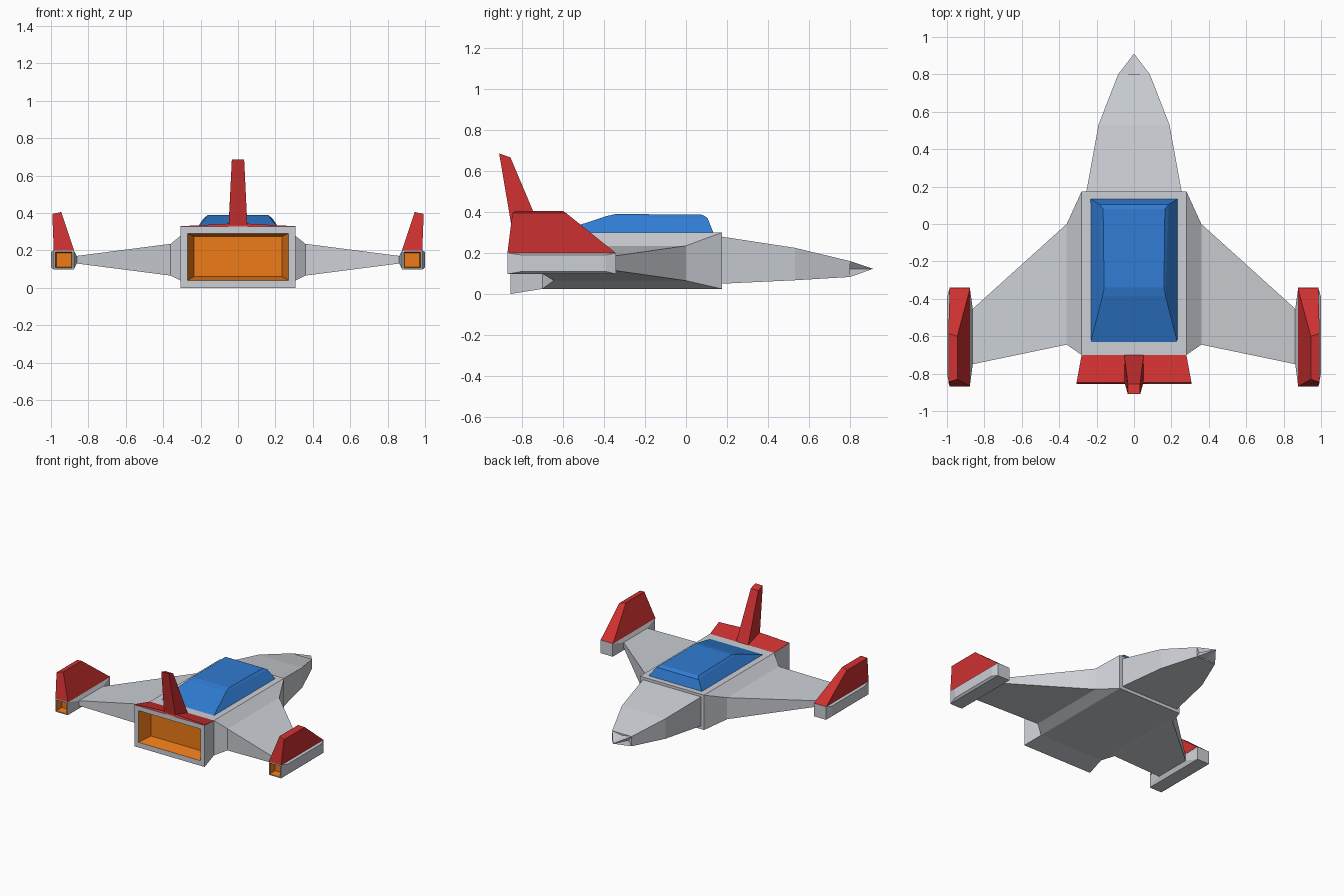
import bpy, bmesh

if "Cube" in bpy.data.objects:
    bpy.data.objects.remove(bpy.data.objects["Cube"])


def material(name, rgb):
    m = bpy.data.materials.new(name)
    m.diffuse_color = (*rgb, 1)
    m.use_nodes = True
    m.node_tree.nodes["Principled BSDF"].inputs["Base Color"].default_value = m.diffuse_color
    return m


GREY = material("hull_grey", (0.6, 0.62, 0.66))
RED = material("fin_red", (0.62, 0.03, 0.03))
BLUE = material("glass_blue", (0.03, 0.2, 0.65))
ORANGE = material("exhaust_orange", (0.85, 0.2, 0.01))


def rect_y(y, x0, x1, z0, z1):
    return [(x0, y, z0), (x1, y, z0), (x1, y, z1), (x0, y, z1)]


def rect_x(x, y0, y1, z0, z1):
    return [(x, y0, z0), (x, y1, z0), (x, y1, z1), (x, y0, z1)]


def rect_z(z, x0, x1, y0, y1):
    return [(x0, y0, z), (x1, y0, z), (x1, y1, z), (x0, y1, z)]


def loft(name, rings, mats, alt_from=None, mirror=False, edit=None):
    """Skin closed rings and cap both ends; bands from alt_from on use the second material."""
    bm = bmesh.new()
    loops = [[bm.verts.new(p) for p in ring] for ring in rings]
    n = len(loops[0])
    bm.faces.new(loops[0])
    for k, (a, b) in enumerate(zip(loops, loops[1:])):
        for i in range(n):
            j = (i + 1) % n
            f = bm.faces.new((a[i], a[j], b[j], b[i]))
            f.material_index = int(alt_from is not None and k >= alt_from)
    cap = bm.faces.new(loops[-1])
    cap.material_index = int(alt_from is not None)
    bmesh.ops.recalc_face_normals(bm, faces=bm.faces[:])
    if edit:
        edit(bm)
    me = bpy.data.meshes.new(name)
    bm.to_mesh(me)
    bm.free()
    for m in mats:
        me.materials.append(m)
    ob = bpy.data.objects.new(name, me)
    bpy.context.collection.objects.link(ob)
    if mirror:
        ob.modifiers.new("mirror", 'MIRROR')
    return ob


# Fuselage box, flared tail frame and recessed main exhaust
loft("fuselage", [
    rect_y(0.175, -0.28, 0.28, 0.025, 0.30),
    rect_y(-0.70, -0.28, 0.28, 0.025, 0.30),
    rect_y(-0.855, -0.307, 0.307, 0.0, 0.327),
    rect_y(-0.855, -0.27, 0.27, 0.04, 0.29),
    rect_y(-0.75, -0.235, 0.235, 0.06, 0.275),
], [GREY, ORANGE], alt_from=3)

# Nose, tapering forward
loft("nose", [
    rect_y(0.17, -0.255, 0.255, 0.05, 0.28),
    rect_y(0.53, -0.19, 0.19, 0.067, 0.225),
    rect_y(0.80, -0.085, 0.085, 0.083, 0.16),
], [GREY])

# Creased nose tip
rim = [(-0.085, 0.083), (0, 0.095), (0.085, 0.083), (0.06, 0.123),
       (0.085, 0.16), (0, 0.147), (-0.085, 0.16), (-0.06, 0.123)]
loft("nose_tip", [
    [(x, 0.80, z) for x, z in rim],
    [(x * 0.01, 0.91, 0.123 + (z - 0.123) * 0.01) for x, z in rim],
], [GREY])

# Canopy
loft("canopy", [
    rect_z(0.295, -0.235, 0.235, -0.645, 0.135),
    [(-0.168, -0.385, 0.38), (0.168, -0.385, 0.38), (0.185, 0.105, 0.37), (-0.185, 0.105, 0.37)],
    [(-0.16, -0.34, 0.39), (0.16, -0.34, 0.39), (0.165, 0.08, 0.386), (-0.165, 0.08, 0.386)],
], [BLUE])

# Red deck over the tail flare, rising slightly to the fin
loft("tail_deck", [
    [(x0, -0.70, 0.30), (x1, -0.855, 0.326), (x1, -0.848, h)]
    for x0, x1, h in ((-0.28, -0.307, 0.329), (-0.05, -0.05, 0.343),
                      (0.05, 0.05, 0.343), (0.28, 0.307, 0.329))
], [RED])

# Central swept tail fin
loft("tail_fin", [
    [(-0.05, -0.85, 0.33), (0.05, -0.85, 0.33), (0.052, -0.70, 0.298), (-0.052, -0.70, 0.298)],
    [(-0.033, -0.91, 0.685), (0.033, -0.91, 0.685), (0.033, -0.855, 0.665), (-0.033, -0.855, 0.665)],
], [RED])

# Wings with shoulder blocks
loft("wings", [
    rect_x(0.28, -0.70, 0.175, 0.025, 0.30),
    rect_x(0.36, -0.645, 0.0, 0.065, 0.235),
    rect_x(0.864, -0.75, -0.455, 0.13, 0.17),
], [GREY], mirror=True)


# Wing-tip pods with bulged sides and a recessed rear exhaust
def pod_exhaust(bm):
    rear = min(bm.faces, key=lambda f: f.calc_center_median().y)
    bmesh.ops.inset_region(bm, faces=[rear], thickness=0.012)
    walls = bmesh.ops.inset_region(bm, faces=[rear], thickness=0.007)["faces"]
    bmesh.ops.translate(bm, verts=rear.verts[:], vec=(0, 0.06, 0))
    for f in walls + [rear]:
        f.material_index = 1


loft("wing_tip_pods", [
    rect_x(0.862, -0.75, -0.455, 0.13, 0.17),
    rect_x(0.878, -0.87, -0.34, 0.097, 0.20),
    rect_x(0.985, -0.87, -0.34, 0.097, 0.20),
    rect_x(1.0, -0.80, -0.39, 0.11, 0.19),
], [GREY, ORANGE], mirror=True, edit=pod_exhaust)

# Leaning fins on the pods
loft("pod_fins", [
    rect_z(0.199, 0.876, 0.985, -0.87, -0.341),
    [(0.945, -0.83, 0.405), (0.993, -0.845, 0.395), (0.993, -0.585, 0.395), (0.945, -0.60, 0.405)],
], [RED], mirror=True)
